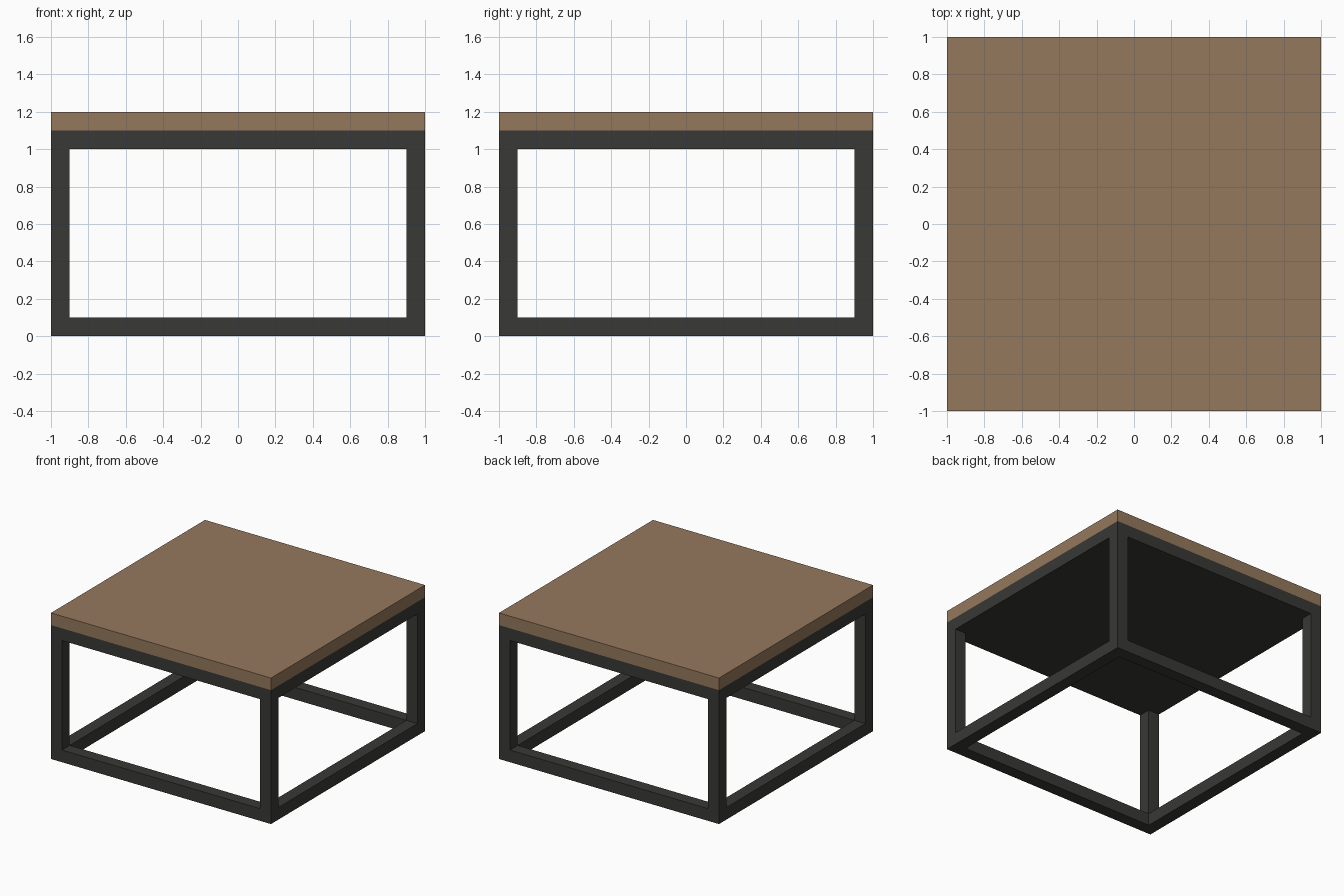
import bpy

if "Cube" in bpy.data.objects:
    bpy.data.objects.remove(bpy.data.objects["Cube"])

HALF, BAR = 1.0, 0.1      # half width of the table, thickness of the bars
FRAME_H, TOP_H = 1.1, 0.1


def box(name, lo, hi):
    """Axis-aligned box between two corners."""
    centre = [(a + b) / 2 for a, b in zip(lo, hi)]
    size = [b - a for a, b in zip(lo, hi)]
    bpy.ops.mesh.primitive_cube_add(size=1, location=centre)
    obj = bpy.context.object
    obj.name = name
    obj.scale = size
    bpy.ops.object.transform_apply(location=False, rotation=False, scale=True)
    return obj


def paint(obj, name, colour):
    mat = bpy.data.materials.new(name)
    mat.diffuse_color = (*colour, 1)
    mat.use_nodes = True
    mat.node_tree.nodes["Principled BSDF"].inputs["Base Color"].default_value = mat.diffuse_color
    obj.data.materials.append(mat)


# Wooden table top
top = box("table_top", (-HALF, -HALF, FRAME_H), (HALF, HALF, FRAME_H + TOP_H))
paint(top, "wood", (0.30, 0.19, 0.11))

# Dark frame: a solid block opened on four sides and below, closed under the top
frame = box("frame", (-HALF, -HALF, 0), (HALF, HALF, FRAME_H))
paint(frame, "dark_metal", (0.04, 0.04, 0.037))

IN, OUT, CEIL = HALF - BAR, HALF + 0.5, FRAME_H - BAR
openings = {
    "side_opening": ((-OUT, -IN, BAR), (OUT, IN, CEIL)),
    "front_opening": ((-IN, -OUT, BAR), (IN, OUT, CEIL)),
    "bottom_opening": ((-IN, -IN, -0.5), (IN, IN, CEIL)),
}
for name, (lo, hi) in openings.items():
    cutter = box(name, lo, hi)
    mod = frame.modifiers.new(name, 'BOOLEAN')
    mod.operation, mod.solver, mod.object = 'DIFFERENCE', 'EXACT', cutter
    bpy.context.view_layer.objects.active = frame
    bpy.ops.object.modifier_apply(modifier=mod.name)
    bpy.data.objects.remove(cutter)
